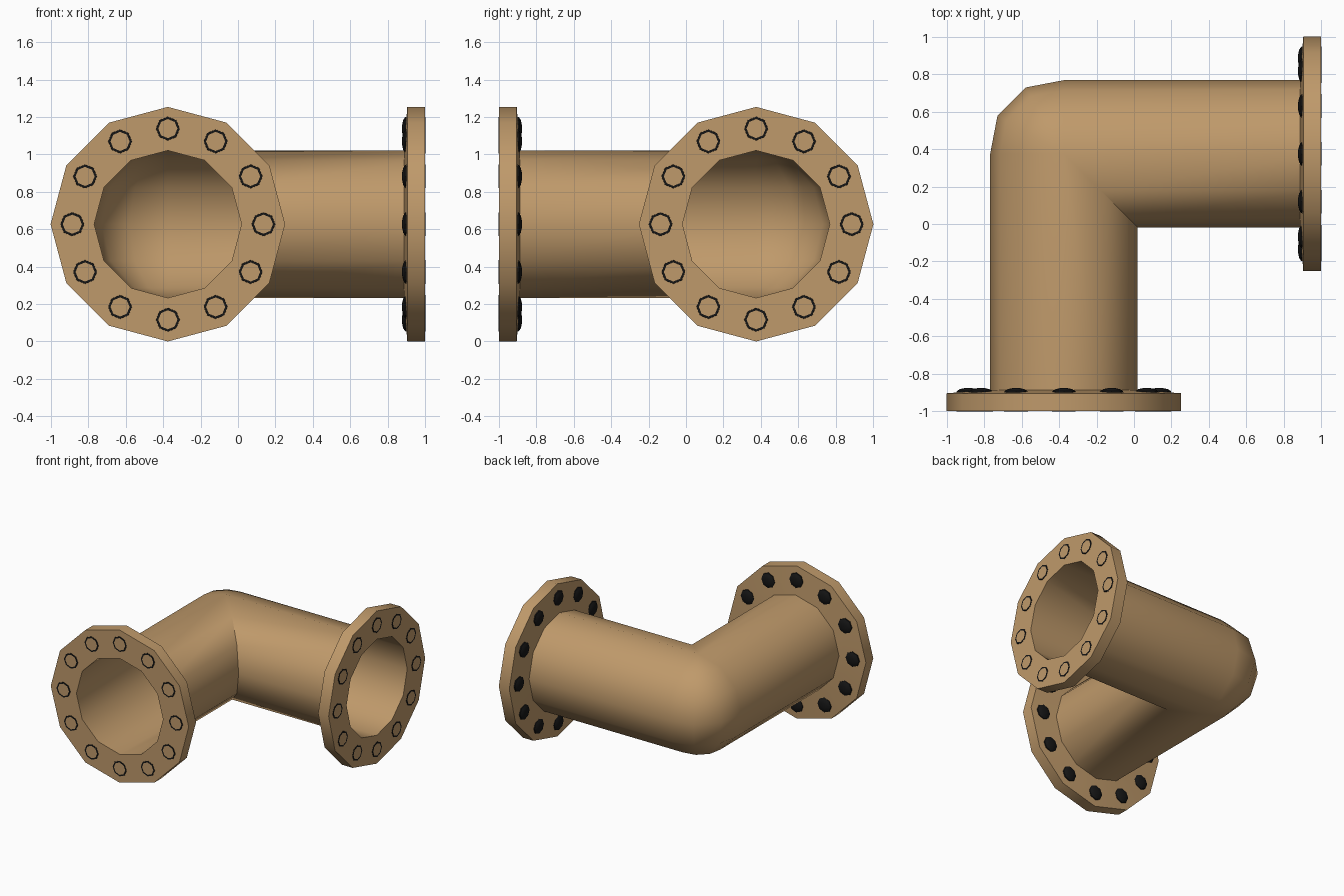
import bpy, bmesh
from math import cos, sin, pi, radians

if "Cube" in bpy.data.objects:
    bpy.data.objects.remove(bpy.data.objects["Cube"])

R, RF, ZC, C = 0.394, 0.627, 0.627, 0.375   # pipe radius, flange radius, axis height, axis offset
N = 12


def material(name, colour):
    m = bpy.data.materials.new(name)
    m.diffuse_color = (*colour, 1)
    m.use_nodes = True
    m.node_tree.nodes["Principled BSDF"].inputs["Base Color"].default_value = m.diffuse_color
    return m


TAN = material("tan_metal", (0.52, 0.32, 0.145))
BLACK = material("black_metal", (0.008, 0.008, 0.008))


# Local (across, up, depth from the flange face) to world, for each end
def front(a, b, d):
    return (-C + a, -1 + d, ZC + b)


def right(a, b, d):
    return (1 - d, C + a, ZC + b)


def ring(bm, place, r, d, n=N, ca=0, cb=0):
    return [bm.verts.new(place(ca + r * cos(2 * pi * i / n), cb + r * sin(2 * pi * i / n), d))
            for i in range(n)]


def bridge(bm, a, b):
    n = len(a)
    for i in range(n):
        j = (i + 1) % n
        bm.faces.new((a[i], a[j], b[j], b[i]))


def finish(bm, name, mat, smooth=True):
    bmesh.ops.recalc_face_normals(bm, faces=bm.faces[:])
    me = bpy.data.meshes.new(name)
    bm.to_mesh(me)
    bm.free()
    me.materials.append(mat)
    ob = bpy.data.objects.new(name, me)
    bpy.context.collection.objects.link(ob)
    if smooth:
        bpy.ops.object.select_all(action='DESELECT')
        ob.select_set(True)
        bpy.context.view_layer.objects.active = ob
        bpy.ops.object.shade_smooth_by_angle(angle=radians(36))
    return ob


# Elbow pipe: inner half is mitred, outer half fans round the corner
bm = bmesh.new()
rings = [ring(bm, front, R, 0)]
for k in range(4):
    t = k * pi / 6
    grow = 1.0 if k in (0, 3) else 1.04
    row = []
    for i in range(N):
        u, h = R * cos(2 * pi * i / N), R * sin(2 * pi * i / N)
        if u > 0:
            p = (-C + u, C - u, ZC + h)
        else:
            p = (-C + u * grow * cos(t), C - u * grow * sin(t), ZC + h)
        row.append(bm.verts.new(p))
    rings.append(row)
rings.append([bm.verts.new((1, C - R * cos(2 * pi * i / N), ZC + R * sin(2 * pi * i / N)))
              for i in range(N)])
for a, b in zip(rings, rings[1:]):
    bridge(bm, a, b)
bmesh.ops.remove_doubles(bm, verts=bm.verts[:], dist=1e-5)
bmesh.ops.dissolve_degenerate(bm, edges=bm.edges[:], dist=1e-5)
finish(bm, "elbow_pipe", TAN)

for side, place in (("front", front), ("right", right)):
    # Flange with a slightly coned back
    bm = bmesh.new()
    prof = [ring(bm, place, r, d) for r, d in
            ((R, 0), (RF, 0), (RF, 0.095), (R, 0.112))]
    for a, b in zip(prof, prof[1:]):
        bridge(bm, a, b)
    finish(bm, side + "_flange", TAN)

    # Domed bolt heads on the back, thin dark rims and tan ends on the face
    heads, ends = bmesh.new(), bmesh.new()
    for k in range(N):
        t = 2 * pi * k / N
        pos = dict(n=8, ca=0.511 * cos(t), cb=0.511 * sin(t))
        dome = [ring(heads, place, r, d, **pos) for r, d in
                ((0.064, 0.095), (0.061, 0.107), (0.045, 0.117), (0.022, 0.122))]
        for a, b in zip(dome, dome[1:]):
            bridge(heads, a, b)
        heads.faces.new(dome[-1])
        rim = [ring(heads, place, r, d, **pos) for r, d in
               ((0.064, 0.001), (0.063, -0.002), (0.051, -0.002), (0.051, 0.001))]
        for a, b in zip(rim, rim[1:]):
            bridge(heads, a, b)
        cap = [ring(ends, place, 0.051, d, **pos) for d in (0.001, -0.002)]
        bridge(ends, *cap)
        ends.faces.new(cap[-1])
    finish(heads, side + "_bolt_heads", BLACK)
    finish(ends, side + "_bolt_ends", TAN, smooth=False)
